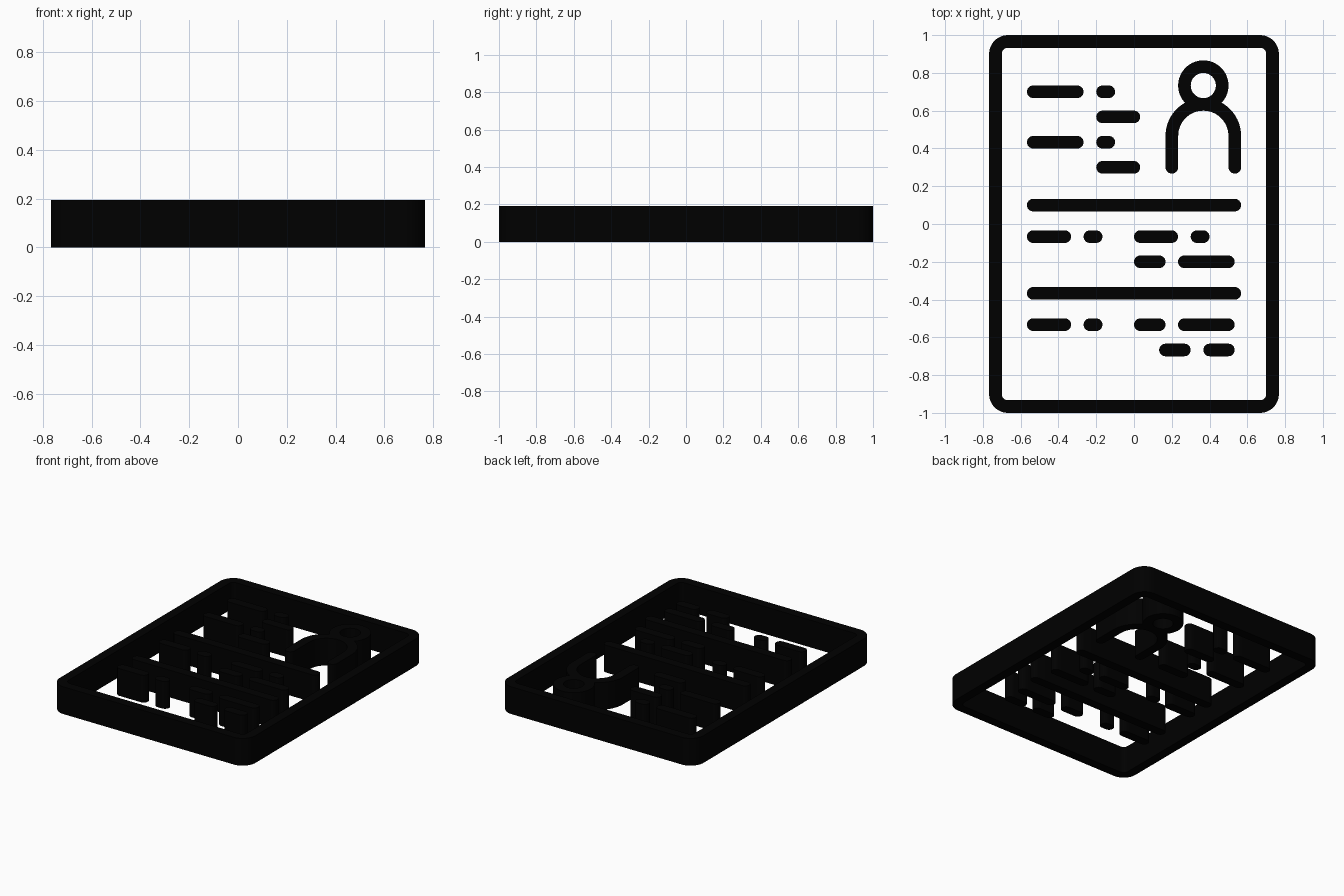
import bpy
import math

if "Cube" in bpy.data.objects:
    bpy.data.objects.remove(bpy.data.objects["Cube"])

H = 0.193          # thickness
R = 1 / 30         # half stroke width

mat = bpy.data.materials.new("black")
mat.diffuse_color = (0.0, 0.0, 0.0, 1)
mat.use_nodes = True
mat.node_tree.nodes["Principled BSDF"].inputs["Base Color"].default_value = mat.diffuse_color


def arc(cx, cy, r, a0, a1, n=12):
    return [(cx + r * math.cos(math.radians(a0 + (a1 - a0) * i / n)),
             cy + r * math.sin(math.radians(a0 + (a1 - a0) * i / n)))
            for i in range(n + 1)]


def clean(loop):
    out = []
    for p in loop:
        if not out or math.dist(p, out[-1]) > 1e-5:
            out.append(p)
    if math.dist(out[0], out[-1]) < 1e-5:
        out.pop()
    return out


def extrude(name, *loops):
    """Solid from an outline plus optional hole outlines."""
    cu = bpy.data.curves.new(name, 'CURVE')
    cu.dimensions = '2D'
    cu.fill_mode = 'BOTH'
    cu.extrude = H / 2
    for loop in map(clean, loops):
        sp = cu.splines.new('POLY')
        sp.points.add(len(loop) - 1)
        for pt, (x, y) in zip(sp.points, loop):
            pt.co = (x, y, 0, 1)
        sp.use_cyclic_u = True
    ob = bpy.data.objects.new(name, cu)
    bpy.context.collection.objects.link(ob)
    ob.location.z = H / 2
    bpy.ops.object.select_all(action='DESELECT')
    ob.select_set(True)
    bpy.context.view_layer.objects.active = ob
    bpy.ops.object.convert(target='MESH')
    ob = bpy.context.view_layer.objects.active
    bpy.ops.object.shade_smooth_by_angle(angle=math.radians(30))
    ob.data.materials.clear()
    ob.data.materials.append(mat)
    return ob


def rounded_rect(hx, hy, r):
    x, y = hx - r, hy - r
    return (arc(x, y, r, 0, 90) + arc(-x, y, r, 90, 180)
            + arc(-x, -y, r, 180, 270) + arc(x, -y, r, 270, 360))


def bar(name, x0, x1, y):
    extrude(name, arc(x1 - R, y, R, -90, 90) + arc(x0 + R, y, R, 90, 270))


# page border
extrude("page_frame", rounded_rect(0.767, 1.0, 0.1), rounded_rect(0.7, 0.933, 0.033))

# portrait: head ring merged with arched shoulders
cx, hy, sy, ly = 0.367, 0.733, 0.467, 0.3
hr, sr = 4 * R, 6 * R
d = hy - sy
a = (sr**2 - hr**2 + d**2) / (2 * d)
h = math.sqrt(sr**2 - a**2)
ts = math.degrees(math.atan2(h, a))
th = math.degrees(math.atan2(h, d - a))
outline = (arc(cx, sy, sr, 0, 90 - ts)
           + arc(cx, hy, hr, th - 90, 270 - th, 40)
           + arc(cx, sy, sr, 90 + ts, 180)
           + arc(cx - 5 * R, ly, R, 180, 360)
           + arc(cx, sy, 4 * R - 0.0005, 180, 0, 32)
           + arc(cx + 5 * R, ly, R, 180, 360))
extrude("portrait", outline, arc(cx, hy, 2 * R, 0, 360, 32))

# text lines: y -> (start, end) spans
label, stub = (-0.567, -0.333), (-0.267, -0.167)
rows = {
    0.7: [(-0.567, -0.267), (-0.2, -0.1)],
    0.567: [(-0.2, 0.033)],
    0.433: [(-0.567, -0.267), (-0.2, -0.1)],
    0.3: [(-0.2, 0.033)],
    0.1: [(-0.567, 0.567)],
    -0.067: [label, stub, (0, 0.233), (0.3, 0.4)],
    -0.2: [(0, 0.167), (0.233, 0.533)],
    -0.367: [(-0.567, 0.567)],
    -0.533: [label, stub, (0, 0.167), (0.233, 0.533)],
    -0.667: [(0.133, 0.3), (0.367, 0.533)],
}
for i, (y, spans) in enumerate(rows.items()):
    for j, (x0, x1) in enumerate(spans):
        kind = "divider" if x1 - x0 > 1 else "text_line"
        bar(f"{kind}_{i}_{j}", x0, x1, y)
